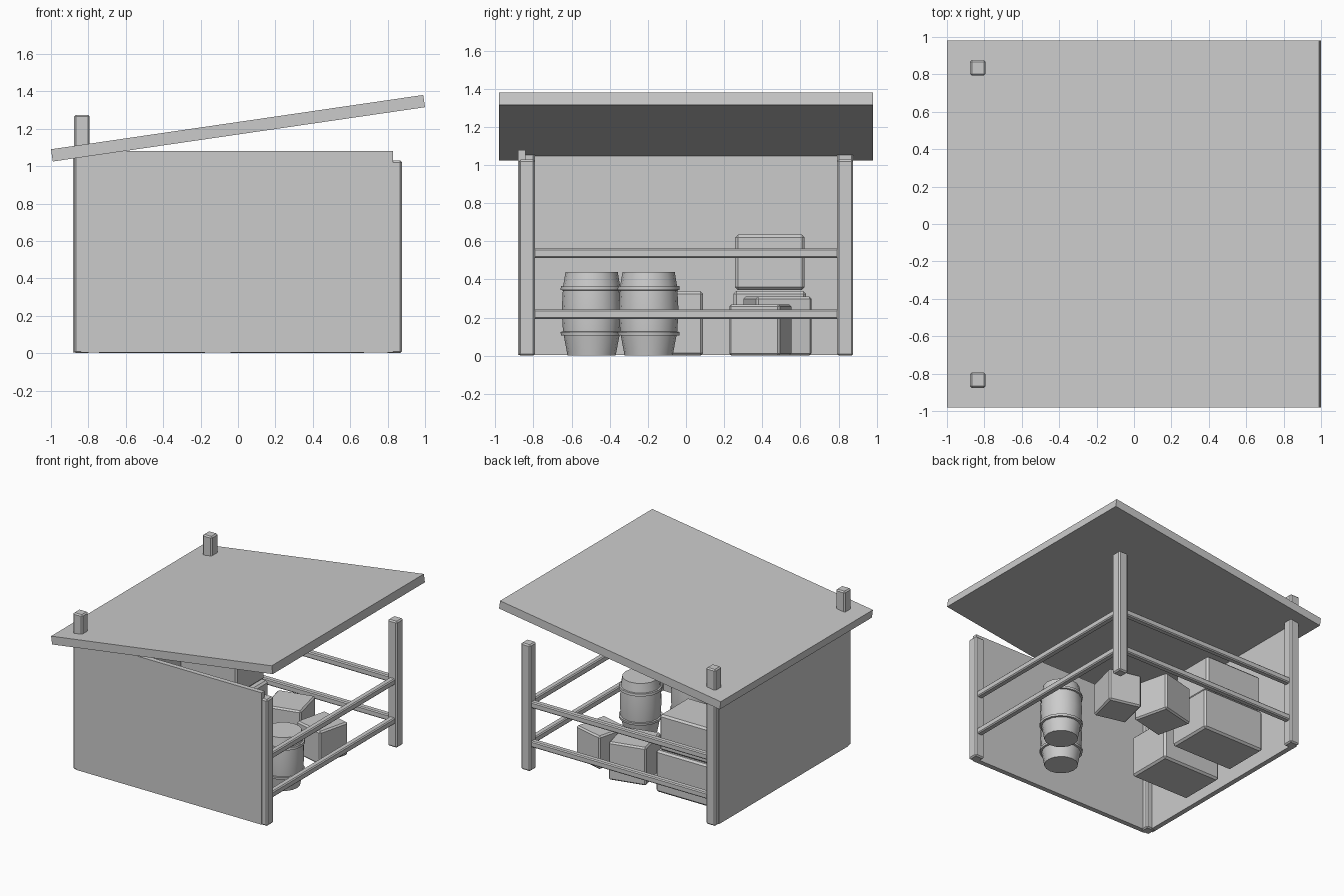
import bpy, bmesh
from math import radians, cos, sin, pi

if "Cube" in bpy.data.objects:
    bpy.data.objects.remove(bpy.data.objects["Cube"])


def box(name, center, size, bevel=0.0, rot=(0, 0, 0)):
    bm = bmesh.new()
    bmesh.ops.create_cube(bm, size=1)
    bmesh.ops.scale(bm, vec=size, verts=bm.verts)
    if bevel:
        bmesh.ops.bevel(bm, geom=bm.edges[:], offset=bevel, segments=1,
                        profile=0.5, affect='EDGES')
    return finish(bm, name, center, rot)


def finish(bm, name, loc, rot=(0, 0, 0)):
    bmesh.ops.recalc_face_normals(bm, faces=bm.faces)
    me = bpy.data.meshes.new(name)
    bm.to_mesh(me)
    bm.free()
    ob = bpy.data.objects.new(name, me)
    ob.location = loc
    ob.rotation_euler = [radians(a) for a in rot]
    bpy.context.collection.objects.link(ob)
    return ob


def barrel(name, x, y, sides=16):
    # bulging staves with two raised hoops
    profile = [(.126, 0), (.146, .105), (.161, .107), (.163, .125), (.150, .127),
               (.157, .235), (.151, .343), (.163, .345), (.161, .365), (.149, .367),
               (.137, .44)]
    bm = bmesh.new()
    rings = [[bm.verts.new((r * cos(2 * pi * i / sides), r * sin(2 * pi * i / sides), z))
              for i in range(sides)] for r, z in profile]
    for a, b in zip(rings, rings[1:]):
        for i in range(sides):
            j = (i + 1) % sides
            bm.faces.new((a[i], a[j], b[j], b[i]))
    bm.faces.new(rings[0][::-1])
    bm.faces.new(rings[-1])
    ob = finish(bm, name, (x, y, 0))
    bpy.ops.object.select_all(action='DESELECT')
    bpy.context.view_layer.objects.active = ob
    ob.select_set(True)
    bpy.ops.object.shade_smooth_by_angle(angle=radians(35))


P = 0.835  # post centre distance

# corner posts: tall on the left, short on the right
for sx, h, side in ((-1, 1.275, "left"), (1, 1.03, "right")):
    for sy, end in ((-1, "front"), (1, "back")):
        box(f"{end}_{side}_post", (sx * P, sy * P, h / 2), (.084, .084, h), .01)

# solid walls on the front and left
box("front_wall", (-.005, -.862, .5425), (1.67, .04, 1.075))
box("left_wall", (-.862, 0, .5425), (.04, 1.67, 1.075))

# open rails on the right and back
for z, level in ((.218, "lower"), (.537, "upper")):
    box(f"right_{level}_rail", (P, 0, z), (.05, 1.62, .05), .008)
    box(f"back_{level}_rail", (0, P, z), (1.62, .05, .05), .008)

# sloping roof slab
box("roof", (0, 0, 1.203), (2.011, 1.96, .066), 0, (0, -8.3, 0))

# stored crates
box("long_crate", (-.49, -.10, .17), (.53, .38, .34), .015)
box("stack_bottom_crate", (-.445, .44, .17), (.56, .38, .34), .015)
box("stack_top_crate", (-.452, .44, .49), (.515, .365, .29), .015)
box("small_crate", (.487, .39, .135), (.265, .275, .27), .012, (0, 0, -14))
box("medium_crate", (.128, .48, .155), (.30, .30, .31), .012, (0, 0, 13.5))

# barrels
barrel("barrel_front", .295, -.495)
barrel("barrel_back", .546, -.196)
